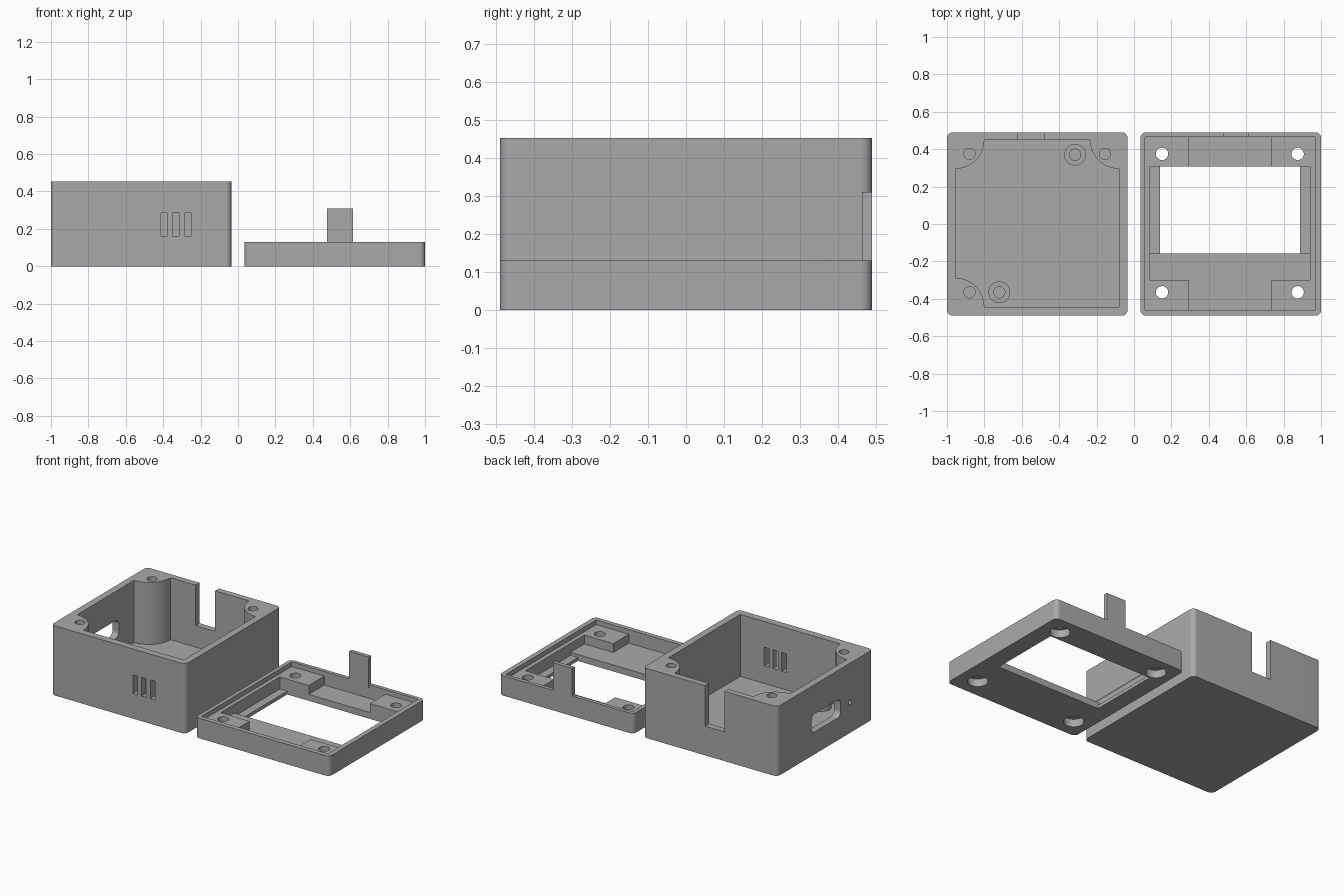
import bpy, bmesh, math
from mathutils import Vector

if "Cube" in bpy.data.objects:
    bpy.data.objects.remove(bpy.data.objects["Cube"])

grey = bpy.data.materials.new("plain grey")
grey.diffuse_color = (0.40, 0.40, 0.40, 1)
grey.use_nodes = True
grey.node_tree.nodes["Principled BSDF"].inputs["Base Color"].default_value = grey.diffuse_color


def arc(cx, cy, r, a0, a1, n=12):
    return [(cx + r * math.cos(math.radians(a0 + (a1 - a0) * i / n)),
             cy + r * math.sin(math.radians(a0 + (a1 - a0) * i / n))) for i in range(n + 1)]


def rect(x0, x1, y0, y1, r=0):
    """Rectangle outline, optionally with rounded corners."""
    if not r:
        return [(x0, y0), (x1, y0), (x1, y1), (x0, y1)]
    return (arc(x0 + r, y0 + r, r, 180, 270) + arc(x1 - r, y0 + r, r, 270, 360)
            + arc(x1 - r, y1 - r, r, 0, 90) + arc(x0 + r, y1 - r, r, 90, 180))


def circle(cx, cy, r):
    return arc(cx, cy, r, 0, 360, 40)[:-1]


def prism(name, outline, lo, hi, axis="z"):
    """Extrude an outline between lo and hi along an axis."""
    place = {"z": lambda a, b, t: (a, b, t),
             "y": lambda a, b, t: (a, t, b),
             "x": lambda a, b, t: (t, a, b)}[axis]
    bm = bmesh.new()
    face = bm.faces.new([bm.verts.new(place(a, b, lo)) for a, b in outline])
    up = Vector(place(0, 0, hi - lo))
    grown = bmesh.ops.extrude_face_region(bm, geom=[face])["geom"]
    bmesh.ops.translate(bm, vec=up, verts=[g for g in grown if isinstance(g, bmesh.types.BMVert)])
    bmesh.ops.recalc_face_normals(bm, faces=bm.faces)
    mesh = bpy.data.meshes.new(name)
    bm.to_mesh(mesh)
    bm.free()
    mesh.materials.append(grey)
    obj = bpy.data.objects.new(name, mesh)
    bpy.context.collection.objects.link(obj)
    return obj


def combine(obj, tool, operation="DIFFERENCE"):
    """Apply a boolean and discard the tool."""
    mod = obj.modifiers.new("cut", "BOOLEAN")
    mod.operation, mod.solver, mod.object = operation, "EXACT", tool
    bpy.context.view_layer.objects.active = obj
    bpy.ops.object.modifier_apply(modifier=mod.name)
    bpy.data.objects.remove(tool)


def cut(obj, outline, lo, hi, axis="z"):
    combine(obj, prism("cutter", outline, lo, hi, axis))


def smooth(obj):
    bpy.ops.object.select_all(action="DESELECT")
    obj.select_set(True)
    bpy.context.view_layer.objects.active = obj
    bpy.ops.object.shade_smooth_by_angle(angle=math.radians(30))


# Open box, its cavity leaving quarter-round screw posts in three corners
FLOOR, TOP = 0.05, 0.453
box = prism("box", rect(-1, -0.035, -0.49, 0.49, 0.03), 0, TOP)
L, R, B, T, P = -0.955, -0.08, -0.443, 0.45, 0.155
cavity = ([(R, B)] + arc(R, T, P, 270, 180) + arc(L, T, P, 360, 270) + arc(L, B, P, 90, 0))
cut(box, cavity, FLOOR, 0.6)

# Screw holes in the posts
for x, y in [(-0.88, 0.375), (-0.88, -0.365), (-0.155, 0.375)]:
    cut(box, circle(x, y, 0.03), 0.2, 0.6)

# Cable notch in the back wall, vents in front, port and small hole on the left
cut(box, rect(-0.62, -0.48, 0.19, 0.6), 0.42, 0.6, "y")
for x in (-0.413, -0.35, -0.287):
    cut(box, rect(x, x + 0.035, 0.163, 0.285), -0.6, -0.4, "y")
cut(box, rect(-0.16, 0.14, 0.145, 0.263, 0.035), -1.1, -0.9, "x")
cut(box, circle(-0.255, 0.2, 0.015), -1.1, -0.9, "x")
smooth(box)

# Board standoffs on the floor
for i, (x, y) in enumerate([(-0.315, 0.37), (-0.72, -0.365)]):
    standoff = prism(f"standoff_{i + 1}", circle(x, y, 0.058), FLOOR - 0.01, 0.09)
    cut(standoff, circle(x, y, 0.03), FLOOR, 0.2)
    smooth(standoff)

# Lid with a thin rim, corner pads, stepped recesses and a window
lid = prism("lid", rect(0.035, 1, -0.49, 0.49, 0.03), 0, 0.13)
cut(lid, rect(0.06, 0.968, -0.46, 0.466), 0.1, 0.3)
plus = [(0.294, -0.46), (0.733, -0.46), (0.733, -0.3), (0.941, -0.3), (0.941, 0.307),
        (0.733, 0.307), (0.733, 0.466), (0.294, 0.466), (0.294, 0.307), (0.086, 0.307),
        (0.086, -0.3), (0.294, -0.3)]
cut(lid, plus, 0.042, 0.3)
cut(lid, rect(0.086, 0.941, -0.158, 0.307), 0.022, 0.3)
cut(lid, rect(0.139, 0.888, -0.158, 0.307), -0.1, 0.3)

# Lid screw holes, counterbored from below
for x in (0.15, 0.875):
    for y in (-0.365, 0.375):
        cut(lid, circle(x, y, 0.033), -0.1, 0.3)
        cut(lid, circle(x, y, 0.06), -0.1, 0.05)

# Tab that closes the upper part of the cable notch
combine(lid, prism("tab", rect(0.475, 0.615, 0.11, 0.31), 0.464, 0.49, "y"), "UNION")
smooth(lid)
